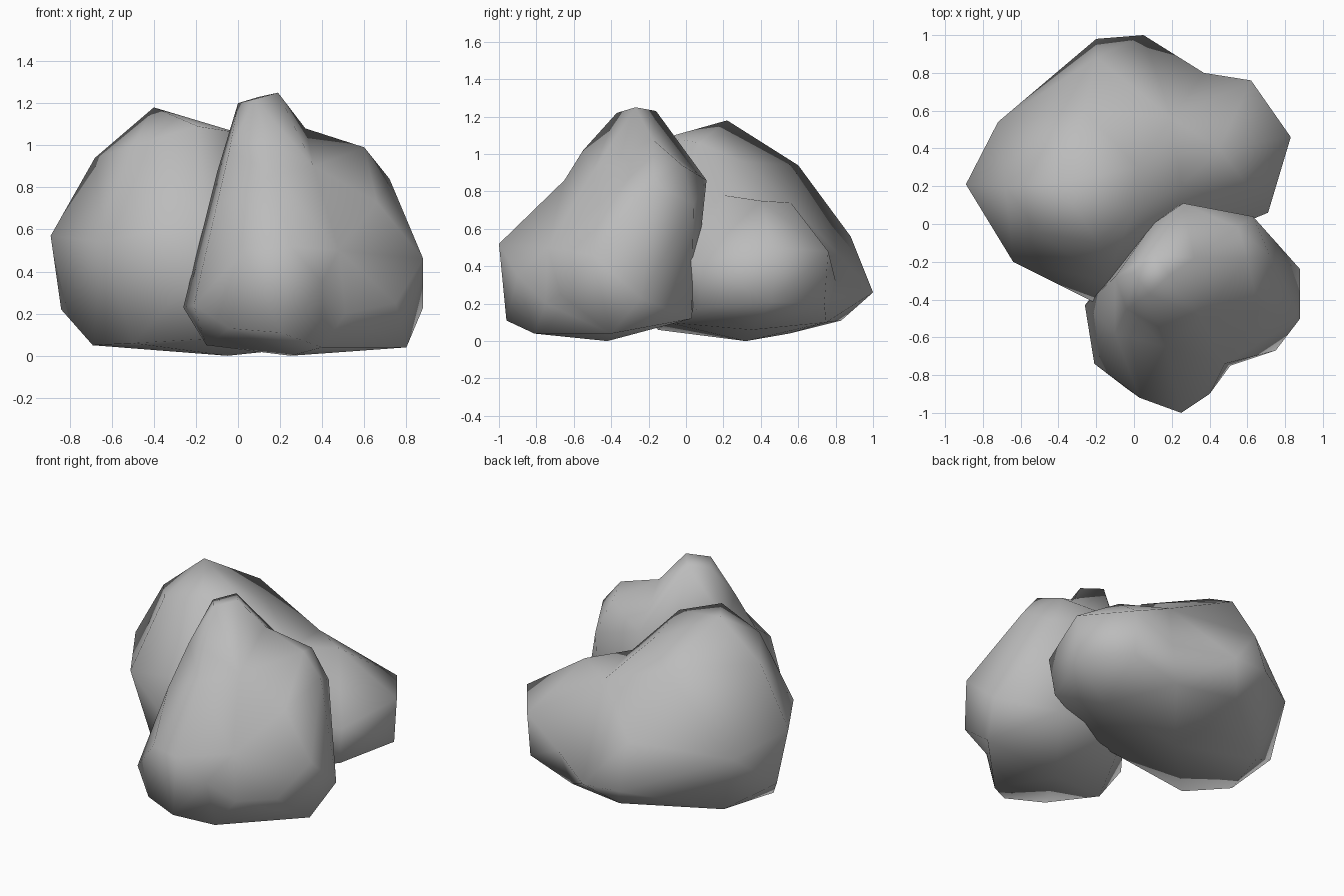
import bpy
import bmesh
import math
from mathutils import Vector

# Remove the default object
default_cube = bpy.data.objects.get("Cube")
if default_cube:
    bpy.data.objects.remove(default_cube, do_unlink=True)


def make_material(name, colour):
    material = bpy.data.materials.new(name)
    material.use_nodes = True
    material.diffuse_color = colour
    shader = material.node_tree.nodes["Principled BSDF"]
    shader.inputs["Base Color"].default_value = colour
    shader.inputs["Roughness"].default_value = 0.8
    return material


def make_boulder(name, material, centre, **features):
    """Wrap a closed skin around a boulder's corner points.

    The corners are spread on a sphere around the centre, hulled there, and
    then returned to their places, which keeps saddles and dents in the skin.
    """
    centre = Vector(centre)
    mesh = bpy.data.meshes.new(name)
    bm = bmesh.new()
    home = {}
    for corners in features.values():
        for corner in corners:
            place = Vector(corner)
            vert = bm.verts.new((place - centre).normalized())
            home[vert] = place
    bmesh.ops.convex_hull(bm, input=list(bm.verts))
    for vert in bm.verts:
        vert.co = home[vert]
    bmesh.ops.recalc_face_normals(bm, faces=list(bm.faces))
    bm.to_mesh(mesh)
    bm.free()
    mesh.materials.append(material)

    boulder = bpy.data.objects.new(name, mesh)
    bpy.context.collection.objects.link(boulder)
    bpy.ops.object.select_all(action="DESELECT")
    boulder.select_set(True)
    bpy.context.view_layer.objects.active = boulder
    bpy.ops.object.shade_smooth_by_angle(angle=math.radians(80))
    return boulder


stone = make_material("grey stone", (0.5, 0.5, 0.5, 1))

# Tall boulder in front, with a narrow crown and a lower shoulder
make_boulder(
    "front_boulder", stone, (.3, -.42, .5),
    crown=[(.19, -.27, 1.25), (0, -.26, 1.2), (.1, -.16, 1.23), (.08, -.37, 1.22)],
    saddle=[(.32, -.18, 1.08), (.36, -.5, .9)],
    brow=[(.14, -.55, 1.02), (.17, -.65, .86), (-.1, -.58, .72), (-.04, -.45, .98)],
    shoulder=[(.6, -.18, .99), (.55, -.02, .94), (.72, -.17, .84), (.63, .04, .73)],
    back=[(.26, .11, .86), (.1, 0, .8), (.1, .02, .12), (.6, .03, .12)],
    left_side=[(.66, -.46, .73), (.88, -.5, .46), (.88, -.24, .23), (.75, -.67, .25)],
    dent=[(.48, -.74, .5), (.51, -.75, .2)],
    nose=[(.25, -1, .52), (.03, -.92, .5), (.2, -.96, .11), (.4, -.9, .35)],
    right_side=[(-.21, -.74, .24), (-.26, -.43, .23), (-.1, -.28, .87), (-.04, -.87, .13)],
    foot=[(.25, -.42, 0), (.4, -.81, .04), (.8, -.4, .04), (-.15, -.5, .05)],
)

# Wide boulder behind, with a peak on one side and a low lobe on the other
make_boulder(
    "back_boulder", stone, (-.1, .32, .45),
    peak=[(-.4, .22, 1.18), (-.19, -.1, 1.09), (0, .07, 1.06)],
    crest=[(-.26, .6, .94), (-.68, .2, .94), (-.5, -.05, 1)],
    saddle=[(.02, .3, .96), (.25, .2, .78), (.2, .56, .74)],
    lobe=[(.45, .4, .75), (.62, .76, .48), (.83, .46, .5), (.71, .06, .42)],
    lobe_base=[(.61, .74, .2), (.81, .46, .21), (.68, .08, .18), (.52, .35, .06), (.3, .75, .1)],
    back=[(-.2, .88, .56), (.05, 1, .26), (-.2, .98, .27), (.37, .8, .32)],
    right_side=[(-.89, .21, .57), (-.72, .54, .45), (-.84, .26, .22), (-.64, -.2, .54)],
    front=[(-.2, -.42, .38), (-.15, -.3, .65), (.2, -.15, .5), (.2, -.1, .1)],
    foot=[(-.05, .32, 0), (-.1, .83, .11), (-.1, .55, .04), (-.58, .44, .05),
          (-.69, .08, .05), (-.5, -.15, .06)],
)
